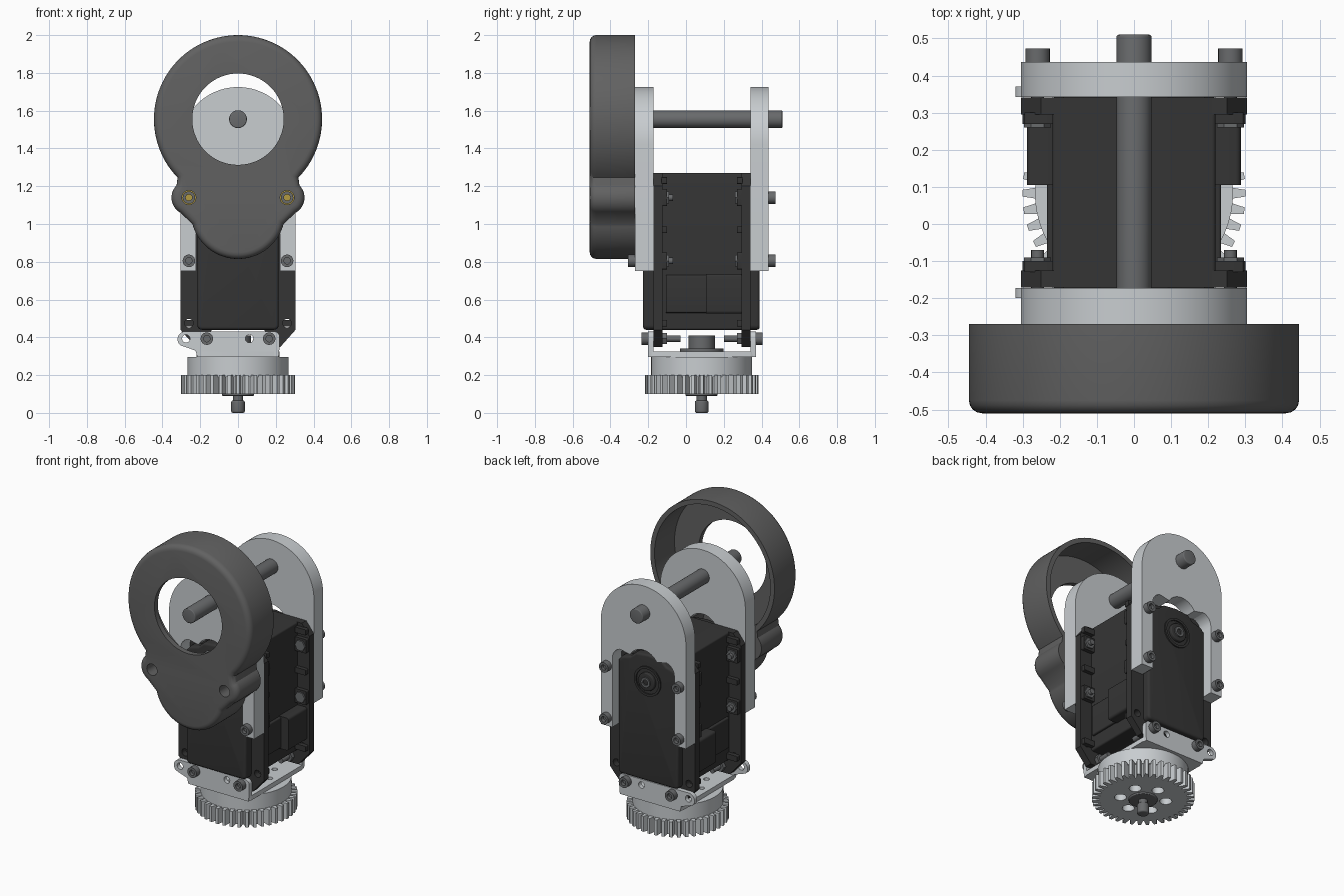
import bpy, bmesh
from math import sin, cos, pi, radians
from mathutils import Vector

if "Cube" in bpy.data.objects:
    bpy.data.objects.remove(bpy.data.objects["Cube"])


def material(name, r, g, b):
    m = bpy.data.materials.new(name)
    m.diffuse_color = (r, g, b, 1)
    m.use_nodes = True
    m.node_tree.nodes["Principled BSDF"].inputs["Base Color"].default_value = m.diffuse_color
    return m


BLACK = material("black_plastic", .035, .035, .035)
COVER = material("dark_grey", .12, .12, .12)
STEEL = material("steel", .14, .145, .15)
ALU = material("aluminium", .58, .61, .63)
BRASS = material("brass", .45, .32, .05)


def prism(name, pts, w0, w1, mat, axis='y', bevel=0, both=False, socket=0):
    """Extrude a 2D outline along y (points are x,z) or z (points are x,y)."""
    bm = bmesh.new()
    put = (lambda p, w: (p[0], w, p[1])) if axis == 'y' else (lambda p, w: (p[0], p[1], w))
    a = [bm.verts.new(put(p, w0)) for p in pts]
    b = [bm.verts.new(put(p, w1)) for p in pts]
    fa, fb = bm.faces.new(a), bm.faces.new(b[::-1])
    n = len(pts)
    for i in range(n):
        j = (i + 1) % n
        bm.faces.new((a[j], a[i], b[i], b[j]))
    bmesh.ops.recalc_face_normals(bm, faces=bm.faces[:])
    if socket:
        bmesh.ops.inset_region(bm, faces=[fa], thickness=socket)
        ext = bmesh.ops.extrude_discrete_faces(bm, faces=[fa])['faces'][0]
        d = Vector(put((0, 0), (w1 - w0) * .6))
        bmesh.ops.translate(bm, verts=ext.verts[:], vec=d)
    if bevel:
        edges = list(fa.edges) + (list(fb.edges) if both else [])
        bmesh.ops.bevel(bm, geom=edges, offset=bevel, segments=4, profile=.5, affect='EDGES')
    me = bpy.data.meshes.new(name)
    bm.to_mesh(me)
    bm.free()
    ob = bpy.data.objects.new(name, me)
    bpy.context.collection.objects.link(ob)
    me.materials.append(mat)
    return ob


def arc(cx, cz, r, a0, a1, n):
    return [(cx + r * cos(radians(a0 + (a1 - a0) * i / n)),
             cz + r * sin(radians(a0 + (a1 - a0) * i / n))) for i in range(n + 1)]


def mirror(half):
    """Complete an outline given its right half, listed from top to bottom."""
    return half + [(-x, z) for x, z in reversed(half) if abs(x) > 1e-4]


def disc(name, u, v, r, w0, w1, mat, axis='y', n=32, **kw):
    return prism(name, arc(u, v, r, 0, 360, n)[:-1], w0, w1, mat, axis, **kw)


def rect(x0, x1, z0, z1, r=.02):
    return (arc(x1 - r, z1 - r, r, 0, 90, 4) + arc(x0 + r, z1 - r, r, 90, 180, 4)
            + arc(x0 + r, z0 + r, r, 180, 270, 4) + arc(x1 - r, z0 + r, r, 270, 360, 4))


def cut(ob, cutters):
    bpy.context.view_layer.objects.active = ob
    for c in cutters:
        c.hide_render = True
        m = ob.modifiers.new("cut", 'BOOLEAN')
        m.operation, m.object, m.solver = 'DIFFERENCE', c, 'EXACT'
        bpy.ops.object.modifier_apply(modifier=m.name)
        bpy.data.objects.remove(c)


def hole(u, v, r, w0, w1, mat, axis='y', n=24):
    return disc("cutter", u, v, r, w0, w1, mat, axis, n)


def screw(x, z, y, side, length):
    """Socket screw, head outside the face at y, shank running inward."""
    disc("screw_head", x, z, .033, y + side * .036, y, STEEL, n=24, socket=.016)
    disc("screw_shank", x, z, .017, y, y - side * length, STEEL, n=16)


# Ring-shaped cover: outline, hollow back, large opening and screw lobes
outline = mirror(arc(0, 1.555, .445, 90, -44, 48) + arc(.26, 1.14, .092, 45, -60, 14)
                 + arc(0, 1.065, .25, -15, -90, 20))
cover = prism("ring_cover", outline, -.51, -.27, COVER, bevel=.035)
cut(cover, [hole(0, 1.555, .415, -.475, -.2, COVER, n=96),
            hole(0, 1.065, .215, -.475, -.2, COVER, n=64),
            hole(0, 1.555, .242, -.6, -.2, COVER, n=64)]
    + [hole(s * .26, 1.14, .037, -.6, -.2, COVER) for s in (-1, 1)])

# Two arched side plates, slotted around the motor
plate = mirror(arc(0, 1.42, .305, 90, 0, 24) + [(.305, .75), (.222, .75), (.222, 1.2)]
               + arc(.15, 1.2, .072, 0, 75, 6) + arc(0, 1.2, .11, 30, 90, 8))
for name, y0, y1 in (("front_plate", -.27, -.172), ("back_plate", .342, .437)):
    prism(name, plate, y0, y1, ALU)

# Cross shaft
disc("shaft", 0, 1.555, .047, -.505, .51, STEEL, n=48, bevel=.006, both=True)

# Motor body with raised front and back panels
prism("motor_body", rect(-.22, .22, .44, 1.27, .01), -.17, .34, BLACK)
panel = mirror([(0, 1.26), (.09, 1.25), (.13, 1.215), (.19, 1.2), (.215, 1.17)]
               + arc(.19, .465, .025, 0, -90, 5))
prism("front_panel", panel, -.227, -.15, BLACK, bevel=.015)
prism("back_panel", panel, .39, .32, BLACK, bevel=.015)

# Motor mounting flanges with open lower holes
flange = mirror([(.22, 1.27), (.25, 1.27), (.305, 1.2), (.305, .44), (.225, .35), (.16, .35), (.14, .44)])
for y0, y1 in ((-.171, -.125), (.295, .341)):
    cut(prism("motor_flange", flange, y0, y1, BLACK),
        [hole(s * .26, .475, .023, y0 - .1, y1 + .1, BLACK) for s in (-1, 1)])

# Side details: bosses, panels and connector housings
for s in (-1, 1):
    for y0, y1 in ((-.13, -.1), (.27, .3)):
        for z in (.475, .97, 1.23):
            prism("flange_rib", rect(*sorted((s * .21, s * .295)), z - .018, z + .018, .005), y0, y1, BLACK)
        for z in (.805, 1.14):
            prism("flange_boss", rect(*sorted((s * .21, s * .3)), z - .045, z + .045, .008), y0, y1, BLACK)
    prism("side_panel", rect(*sorted((s * .2, s * .235)), .53, .73, .008), -.105, .11, BLACK)
    prism("connector_housing", rect(*sorted((s * .2, s * .288)), .525, .735, .015), .105, .31, BLACK)

# Output horn at the front and idler cap at the back
disc("output_horn", 0, 1.09, .13, -.27, -.22, ALU, n=48, bevel=.008)
disc("horn_screw", 0, 1.09, .045, -.295, -.26, STEEL, socket=.02)
disc("idler_ring", 0, 1.09, .095, .398, .38, BLACK, n=48, socket=.015)
disc("idler_cap", 0, 1.09, .058, .41, .38, BLACK, n=48, bevel=.006)
disc("idler_screw", 0, 1.09, .032, .418, .4, STEEL, n=24, socket=.014)

# Plate screws, with brass washers under the heads in the cover
for s in (-1, 1):
    for z in (.805, 1.14):
        screw(s * .26, z, -.27, -1, .2)
        screw(s * .26, z, .437, 1, .165)
        for y in (-.12, .27):
            disc("nut", s * .26, z, .036, y - .01, y + .03, STEEL, n=6)
    disc("brass_washer", s * .26, 1.14, .0375, -.285, -.268, BRASS, n=24)

# Lower U-bracket: base with small holes, eared front and back flanges
base = prism("bracket_base", rect(-.22, .22, -.2, .367, .03), .295, .325, ALU, 'z')
cut(base, [hole(.17 * cos(a), .083 + .17 * sin(a), .018, .2, .4, ALU, 'z', 12)
           for a in [i * pi / 4 for i in range(8)]])
ear = ([(-.215, .295), (.215, .295), (.22, .35)] + arc(.195, .405, .025, 0, 90, 4)
       + arc(-.278, .39, .042, 90, 230, 12) + [(-.225, .33)])
for y0, y1, side in ((-.2, -.172, -1), (.342, .37, 1)):
    cut(prism("bracket_flange", ear, y0, y1, ALU),
        [hole(x, .393, .021, y0 - .1, y1 + .1, ALU) for x in (-.275, .06)])
    for x in (-.165, .165):
        screw(x, .393, y0 if side < 0 else y1, side, .17)
        yn = -.13 if side < 0 else .27
        disc("bracket_nut", x, .393, .034, yn, yn + .03, STEEL, n=6)

# Hub, toothed gear and the central bolt
GY = .083
disc("hub", 0, GY, .267, .19, .296, ALU, 'z', 64)
teeth = []
for i in range(40):
    for da, r in ((-3.6, .257), (-2.5, .28), (-1.7, .301), (1.7, .301), (2.5, .28), (3.6, .257)):
        a = radians(i * 9 + da)
        teeth.append((r * cos(a), GY + r * sin(a)))
gear = prism("gear", teeth, .1, .2, ALU, 'z')
cut(gear, [hole(.135 * cos(a), GY + .135 * sin(a), .036, .05, .185, ALU, 'z')
           for a in [i * pi / 3 + pi / 6 for i in range(6)]])
disc("gear_boss", 0, GY, .085, .09, .12, STEEL, 'z', bevel=.005)
disc("bolt_shank", 0, GY, .027, .05, .1, STEEL, 'z')
disc("bolt_tip", 0, GY, .036, 0, .066, STEEL, 'z', bevel=.01, both=True)
disc("bolt_washer", 0, GY, .115, .325, .341, STEEL, 'z', 40)
disc("bolt_head", 0, GY, .07, .41, .335, STEEL, 'z', socket=.03)

# Smooth round surfaces, keep edges crisp
bpy.ops.object.select_all(action='SELECT')
bpy.context.view_layer.objects.active = cover
bpy.ops.object.shade_smooth_by_angle(angle=radians(32))
